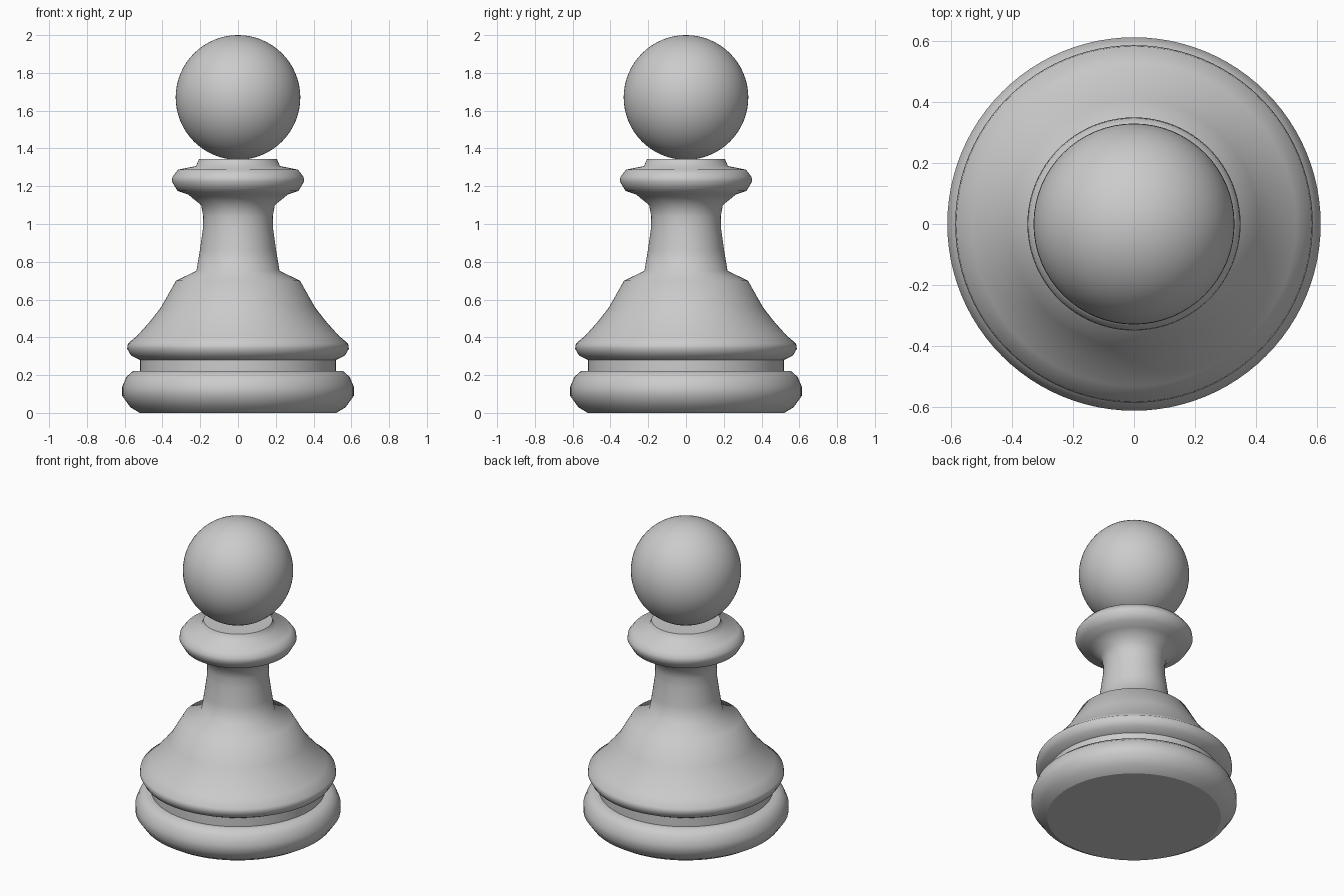
import bpy, bmesh, math

if "Cube" in bpy.data.objects:
    bpy.data.objects.remove(bpy.data.objects["Cube"])

SEGMENTS = 96


def lathe(name, profile, cap_bottom=False, cap_top=False, sharp=60):
    """Revolve an (r, z) profile, listed bottom to top, around the z axis."""
    bm = bmesh.new()
    rings = []
    for r, z in profile:
        rings.append([bm.verts.new((r * math.cos(2 * math.pi * i / SEGMENTS),
                                    r * math.sin(2 * math.pi * i / SEGMENTS), z))
                      for i in range(SEGMENTS)])
    for low, high in zip(rings, rings[1:]):
        for i in range(SEGMENTS):
            j = (i + 1) % SEGMENTS
            bm.faces.new((low[i], low[j], high[j], high[i]))
    if cap_bottom:
        bm.faces.new(rings[0][::-1])
    if cap_top:
        bm.faces.new(rings[-1])
    mesh = bpy.data.meshes.new(name)
    bm.to_mesh(mesh)
    bm.free()
    obj = bpy.data.objects.new(name, mesh)
    bpy.context.collection.objects.link(obj)
    bpy.ops.object.select_all(action='DESELECT')
    obj.select_set(True)
    bpy.context.view_layer.objects.active = obj
    bpy.ops.object.shade_smooth_by_angle(angle=math.radians(sharp))
    for face in mesh.polygons:
        if len(face.vertices) > 4:
            face.use_smooth = False
    return obj


# Rounded foot with a flat underside
lathe("base", [(0.52, 0), (0.57, 0.03), (0.613, 0.09), (0.613, 0.138),
               (0.592, 0.19), (0.555, 0.222), (0.52, 0.222)], cap_bottom=True)

# Groove, skirt, stem and collar in one turned profile
lathe("body", [(0.52, 0.222), (0.52, 0.28), (0.566, 0.303), (0.587, 0.34),
               (0.583, 0.367), (0.532, 0.41), (0.465, 0.485), (0.407, 0.56),
               (0.328, 0.70), (0.22, 0.752),
               (0.202, 0.86), (0.185, 0.98), (0.184, 1.04), (0.195, 1.10),
               (0.265, 1.157), (0.32, 1.175), (0.35, 1.225), (0.347, 1.25),
               (0.317, 1.288), (0.222, 1.307), (0.206, 1.345)], cap_top=True)

# Ball on top
bpy.ops.mesh.primitive_uv_sphere_add(segments=64, ring_count=32, radius=0.33,
                                     location=(0, 0, 1.67))
head = bpy.context.object
head.name = "head"
bpy.ops.object.shade_smooth()
